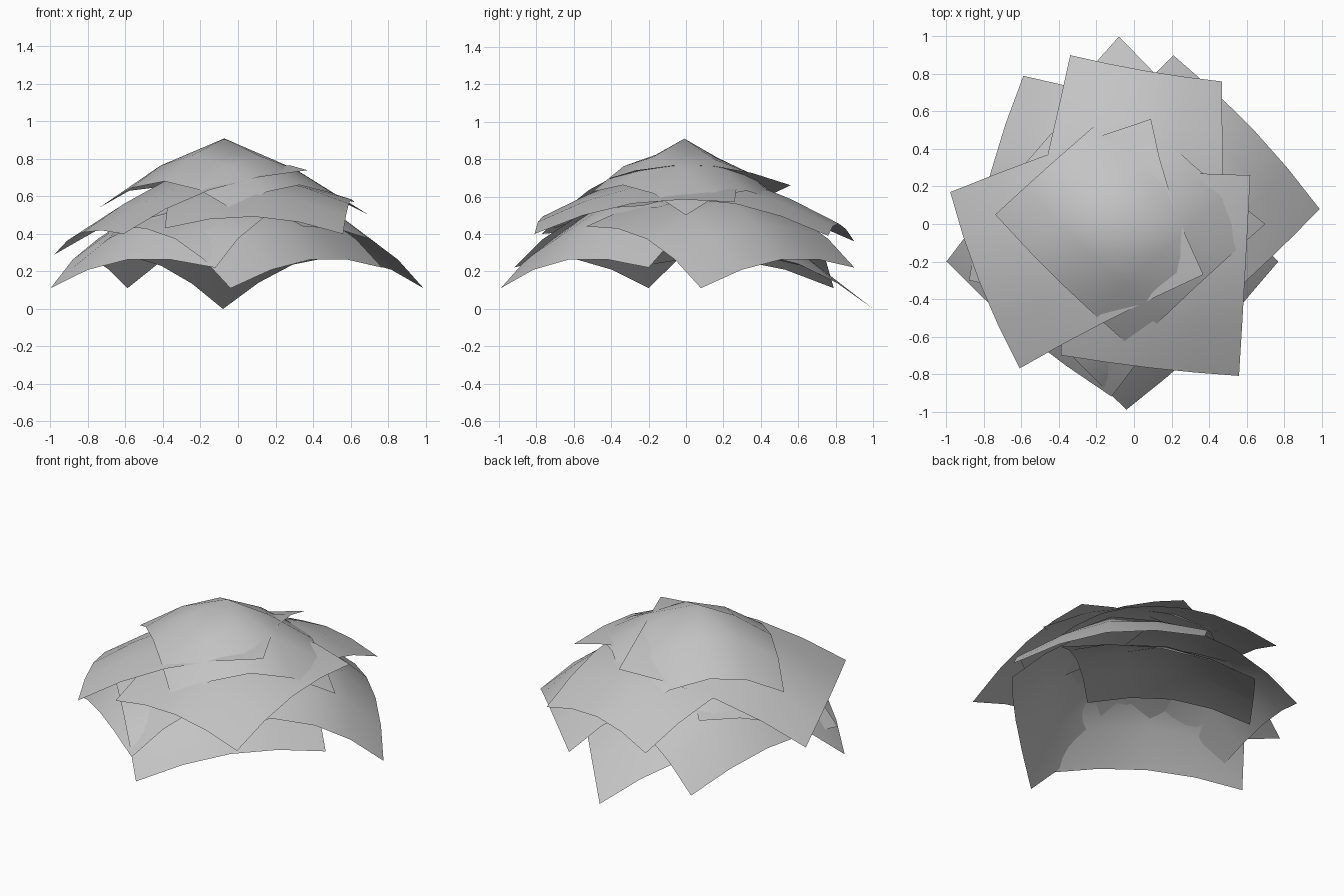
import bpy
import bmesh
from mathutils import Vector

if "Cube" in bpy.data.objects:
    bpy.data.objects.remove(bpy.data.objects["Cube"], do_unlink=True)

# One plain grey for the whole canopy
grey = bpy.data.materials.new("leaf_grey")
grey.use_nodes = True
tone = (0.55, 0.55, 0.55, 1)
grey.diffuse_color = tone
grey.node_tree.nodes["Principled BSDF"].inputs["Base Color"].default_value = tone

STEPS = 4


def leaf_sheet(name, corners, bulge, lean=(0, 0, 0)):
    """A square sheet, corners counter-clockwise, domed along its normal."""
    a, b, c, d = (Vector(p) for p in corners)
    push = (c - a).cross(d - b).normalized() * bulge + Vector(lean)
    bm = bmesh.new()
    grid = []
    for j in range(STEPS + 1):
        v = j / STEPS
        row = []
        for i in range(STEPS + 1):
            u = i / STEPS
            flat = a.lerp(b, u).lerp(d.lerp(c, u), v)
            r = (((2 * u - 1) ** 2 + (2 * v - 1) ** 2) / 2) ** 0.5
            row.append(bm.verts.new(flat + push * (1 - r ** 1.35)))
        grid.append(row)
    for j in range(STEPS):
        for i in range(STEPS):
            face = bm.faces.new((grid[j][i], grid[j][i + 1],
                                 grid[j + 1][i + 1], grid[j + 1][i]))
            face.smooth = True
    mesh = bpy.data.meshes.new(name)
    bm.to_mesh(mesh)
    bm.free()
    mesh.materials.append(grey)
    bpy.context.collection.objects.link(bpy.data.objects.new(name, mesh))


# Lower ring: each sheet hangs from its outer edge and rises inward
ring = {
    "front_lower_leaf": ((-0.04, -0.99), (0.77, -0.20)),
    "left_lower_leaf": ((0.99, 0.08), (0.21, 0.90)),
    "right_front_lower_leaf": ((-1.0, -0.20), (-0.12, -0.92)),
    "right_back_lower_leaf": ((-0.59, 0.79), (-0.88, -0.30)),
}
for name, (p, q) in ring.items():
    a, b = Vector((*p, 0.11)), Vector((*q, 0.22))
    inward = Vector((a.y - b.y, b.x - a.x, 0)).normalized() * 0.89
    inward.z = 0.33
    leaf_sheet(name, (a, b, b + inward, a + inward), 0.28)

# Lowest sheet at the back, hanging by one corner
leaf_sheet("back_lower_leaf", ((-0.08, 1.0, 0), (-0.74, 0.18, 0.29),
                               (-0.02, -0.45, 0.45), (0.68, 0.14, 0.31)), 0.24)

# Middle layer
leaf_sheet("right_middle_leaf", ((-0.98, 0.17, 0.29), (-0.61, -0.77, 0.40),
                                 (0.37, -0.27, 0.74), (0.09, 0.56, 0.66)), 0.18,
           (-0.03, 0, 0))
leaf_sheet("front_middle_leaf", ((-0.39, -0.70, 0.43), (0.56, -0.81, 0.40),
                                 (0.62, 0.26, 0.57), (-0.35, 0.33, 0.60)), 0.21)
leaf_sheet("back_middle_leaf", ((0.47, 0.76, 0.39), (-0.34, 0.90, 0.36),
                                (-0.57, -0.08, 0.57), (0.47, -0.20, 0.57)), 0.22,
           (0, -0.08, 0))

# Crown
leaf_sheet("top_leaf", ((-0.74, 0.05, 0.54), (-0.01, -0.66, 0.52),
                        (0.70, 0.0, 0.50), (-0.05, 0.66, 0.46)), 0.405,
           (-0.06, -0.04, 0))
